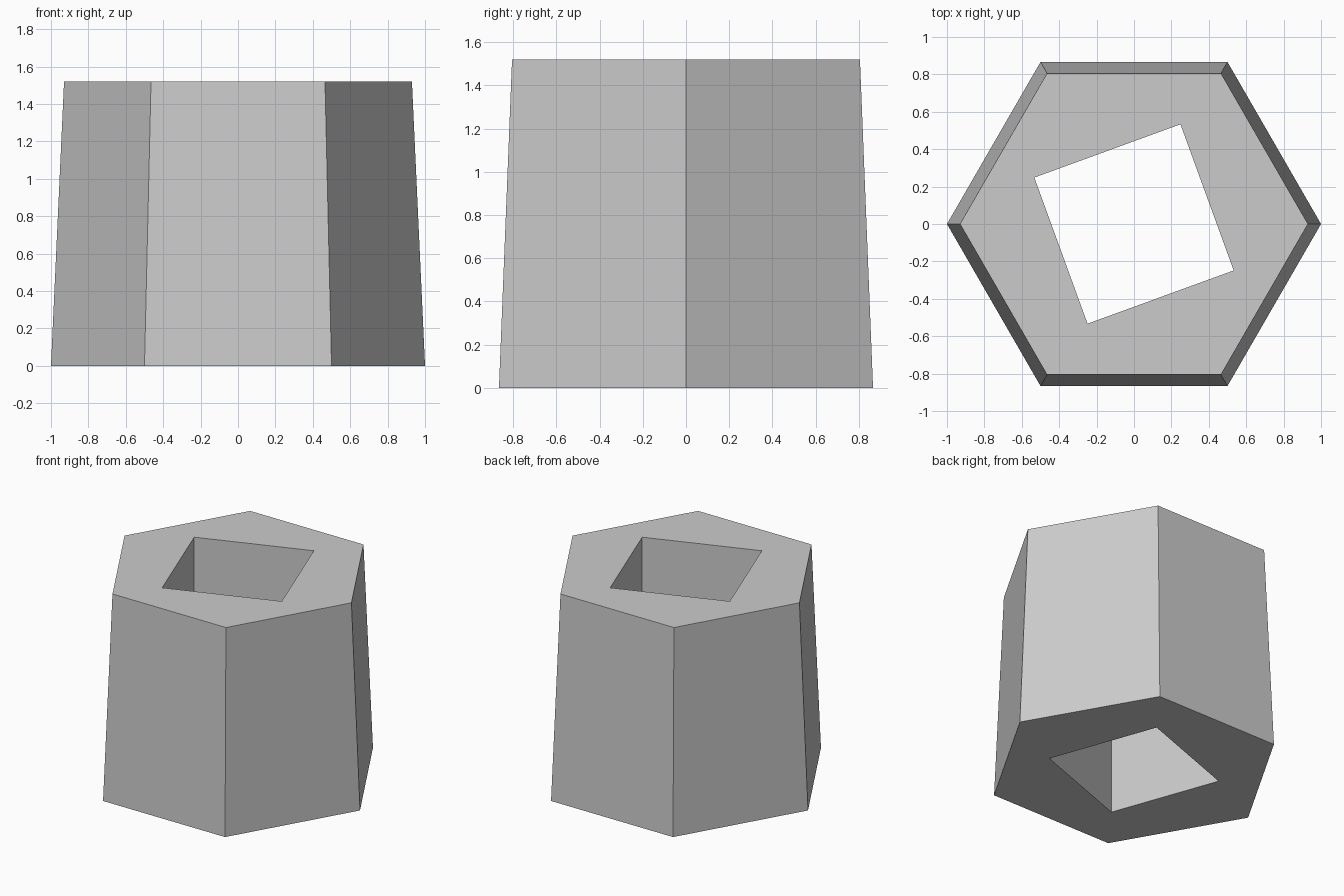
import bpy
from math import radians

cube = bpy.data.objects.get("Cube")
if cube:
    bpy.data.objects.remove(cube, do_unlink=True)

HEIGHT = 1.52

grey = bpy.data.materials.new("light grey")
grey.use_nodes = True
colour = (0.6, 0.6, 0.6, 1)
grey.diffuse_color = colour
grey.node_tree.nodes["Principled BSDF"].inputs["Base Color"].default_value = colour


def prism(name, sides, bottom, top, height, turn):
    """Straight or tapered prism centred on the block's mid-height."""
    bpy.ops.mesh.primitive_cone_add(
        vertices=sides, radius1=bottom, radius2=top, depth=height,
        location=(0, 0, HEIGHT / 2), rotation=(0, 0, radians(turn)))
    obj = bpy.context.object
    obj.name = obj.data.name = name
    obj.data.materials.append(grey)
    return obj


# Square shaft cutter, turned off-axis
cutter = prism("shaft_cutter", 4, 0.588, 0.588, HEIGHT * 2, 65)
cutter.hide_render = True

# Tapered hexagonal body with the shaft cut right through
body = prism("hexagonal_body", 6, 1.0, 0.93, HEIGHT, 30)
cut = body.modifiers.new("square_shaft", 'BOOLEAN')
cut.operation = 'DIFFERENCE'
cut.solver = 'EXACT'
cut.object = cutter
bpy.ops.object.modifier_apply(modifier=cut.name)
bpy.data.objects.remove(cutter, do_unlink=True)
bpy.ops.object.shade_flat()
